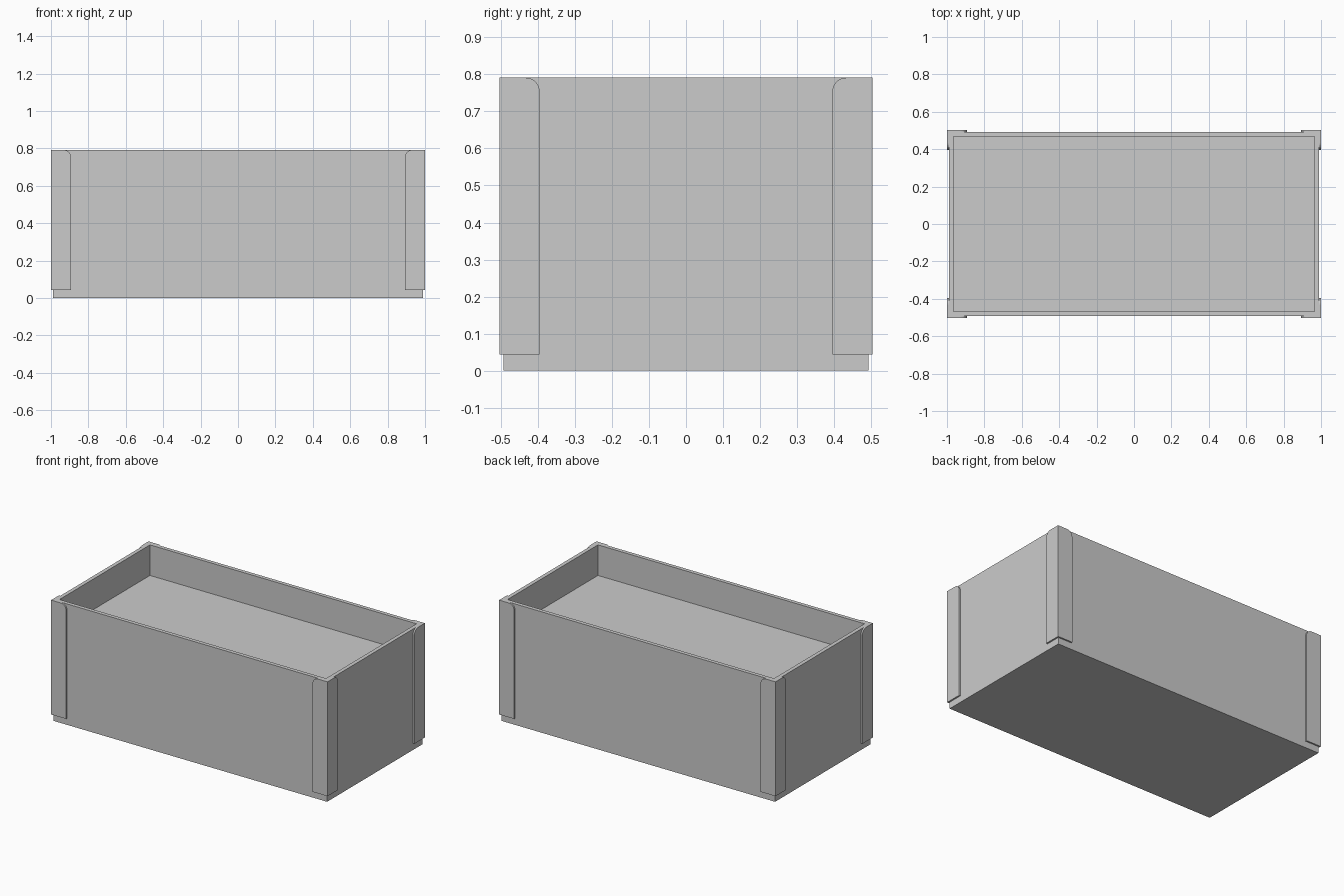
import bpy, bmesh, math
from mathutils import Vector, Matrix

if "Cube" in bpy.data.objects:
    bpy.data.objects.remove(bpy.data.objects["Cube"])

X, Y, H = 1.0, 0.503, 0.791      # outer corner extents and total height
T = 0.01                         # corner plate thickness
W, Z0, R = 0.108, 0.043, 0.038   # plate width, bottom edge, rounding radius
WALL, DEPTH = 0.036, 0.20        # rim width and recess depth


def finish(bm, name):
    bmesh.ops.recalc_face_normals(bm, faces=bm.faces)
    me = bpy.data.meshes.new(name)
    bm.to_mesh(me)
    bm.free()
    ob = bpy.data.objects.new(name, me)
    bpy.context.collection.objects.link(ob)
    return ob


# Planter body: a box with its top inset and sunk to form rim and floor
bm = bmesh.new()
bmesh.ops.create_cube(bm, size=1, matrix=Matrix.Translation((0, 0, H / 2))
                      @ Matrix.Diagonal((2 * (X - T), 2 * (Y - T), H, 1)))
top = max(bm.faces, key=lambda f: f.calc_center_median().z)
bmesh.ops.inset_region(bm, faces=[top], thickness=WALL)
sunk = bmesh.ops.extrude_discrete_faces(bm, faces=[top])["faces"][0]
bmesh.ops.translate(bm, verts=sunk.verts, vec=(0, 0, -DEPTH))
finish(bm, "planter_body")

# Half outline of an unfolded corner plate: (distance from corner, height)
half = [(W, Z0)] + [(W - R + R * math.cos(a), H - R + R * math.sin(a))
                    for a in (math.pi / 2 * i / 8 for i in range(9))]


def corner_plate(sx, sy, name):
    """L-shaped plate folded around one vertical edge of the body."""
    bm = bmesh.new()

    def vert(dx, dy, z):
        return bm.verts.new(Vector((sx * (X - dx), sy * (Y - dy), z)))

    fold = [[vert(d, d, z) for d in (0, T)] for z in (Z0, H)]
    for along_x in (True, False):
        skins = []
        for d in (0, T):
            skins.append([vert(u, d, z) if along_x else vert(d, u, z)
                          for u, z in half])
        outer = [fold[0][0]] + skins[0] + [fold[1][0]]
        inner = [fold[0][1]] + skins[1] + [fold[1][1]]
        bm.faces.new(outer)
        bm.faces.new(inner[::-1])
        for i in range(len(outer) - 1):
            bm.faces.new((outer[i], outer[i + 1], inner[i + 1], inner[i]))
    finish(bm, name)


# Four corner plates
for sx, side in ((-1, "left"), (1, "right")):
    for sy, end in ((-1, "front"), (1, "back")):
        corner_plate(sx, sy, f"corner_plate_{end}_{side}")
